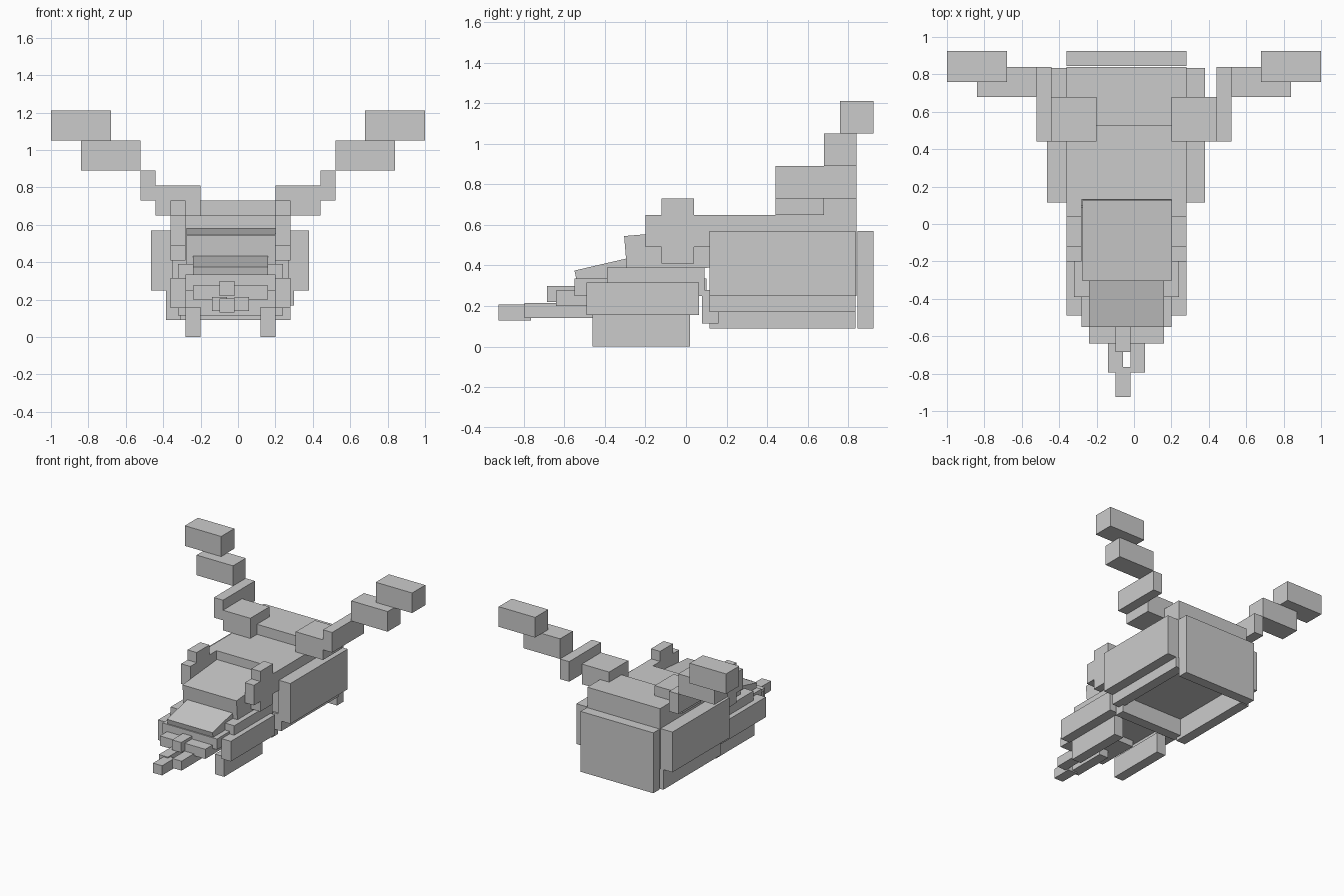
import bpy
import math
from mathutils import Matrix, Vector

cube = bpy.data.objects.get("Cube")
if cube:
    bpy.data.objects.remove(cube, do_unlink=True)

grey = bpy.data.materials.new("plain grey")
grey.use_nodes = True
GREY = (0.6, 0.6, 0.6, 1.0)
grey.diffuse_color = GREY
grey.node_tree.nodes["Principled BSDF"].inputs["Base Color"].default_value = GREY


def block(name, x, y, z):
    """Flat-sided box from its (min, max) range on each axis."""
    bpy.ops.mesh.primitive_cube_add(size=1)
    ob = bpy.context.object
    ob.name = ob.data.name = name
    size = [r[1] - r[0] for r in (x, y, z)]
    mid = [(r[1] + r[0]) / 2 for r in (x, y, z)]
    ob.data.transform(Matrix.Translation(mid) @ Matrix.Diagonal(size + [1]))
    ob.data.materials.append(grey)
    return ob


def pair(name, x, y, z, centre=-0.04):
    """Left block plus its mirror image across x = centre."""
    block("left_" + name, x, y, z)
    block("right_" + name, (2 * centre - x[1], 2 * centre - x[0]), y, z)


def tilted(name, x, front_y, top_z, length, height, degrees):
    """Box hinged on its upper front edge, rising towards the back."""
    ob = block(name, x, (0, length), (-height, 0))
    ob.data.transform(Matrix.Translation(Vector((0, front_y, top_z)))
                      @ Matrix.Rotation(math.radians(degrees), 4, 'X'))


# Main body, rear plate and raised back crest
block("body", (-0.36, 0.28), (0.13, 0.84), (0.25, 0.65))
block("rear_plate", (-0.36, 0.28), (0.845, 0.925), (0.09, 0.57))
block("back_crest", (-0.36, 0.28), (0.525, 0.84), (0.57, 0.73))

# Side panels and the uneven skirts beneath them
block("left_side_panel", (0.27, 0.38), (0.115, 0.835), (0.25, 0.57))
block("right_side_panel", (-0.465, -0.35), (0.115, 0.835), (0.25, 0.57))
block("left_skirt", (0.22, 0.30), (0.115, 0.835), (0.17, 0.30))
block("right_skirt", (-0.385, -0.305), (0.115, 0.835), (0.09, 0.30))
block("cross_bar", (-0.32, 0.24), (0.08, 0.16), (0.115, 0.28))

# Stepped horns
for name, x, y, z in (
    ("horn_base", (0.20, 0.44), (0.44, 0.68), (0.65, 0.81)),
    ("horn_link", (0.44, 0.52), (0.44, 0.84), (0.73, 0.89)),
    ("horn_middle", (0.52, 0.84), (0.68, 0.84), (0.89, 1.05)),
    ("horn_tip", (0.68, 1.00), (0.76, 0.925), (1.05, 1.21)),
):
    pair(name, x, y, z, centre=0)

# Head: brow rails, ears, cheeks, jaws and feet
pair("brow_rail", (0.20, 0.28), (-0.20, 0.14), (0.49, 0.65))
pair("ear", (0.20, 0.28), (-0.12, 0.04), (0.41, 0.73))
pair("cheek", (0.16, 0.24), (-0.39, 0.09), (0.25, 0.39))
pair("jaw", (0.20, 0.28), (-0.49, 0.065), (0.155, 0.315))
pair("foot", (0.12, 0.20), (-0.46, 0.02), (0.0, 0.16))
tilted("head_top", (-0.275, 0.20), -0.305, 0.545, 0.435, 0.19, 4.8)
tilted("snout_top", (-0.24, 0.16), -0.55, 0.375, 0.29, 0.10, 13)

# Muzzle plates stepping down to the forked nose
block("head_floor", (-0.28, 0.20), (-0.55, 0.10), (0.25, 0.335))
block("muzzle", (-0.24, 0.16), (-0.64, -0.30), (0.20, 0.277))
block("nose_bridge", (-0.10, -0.02), (-0.685, -0.50), (0.22, 0.30))
pair("nose_prong", (-0.02, 0.06), (-0.795, -0.46), (0.14, 0.215))
block("nose_tip", (-0.10, -0.02), (-0.925, -0.765), (0.13, 0.207))
